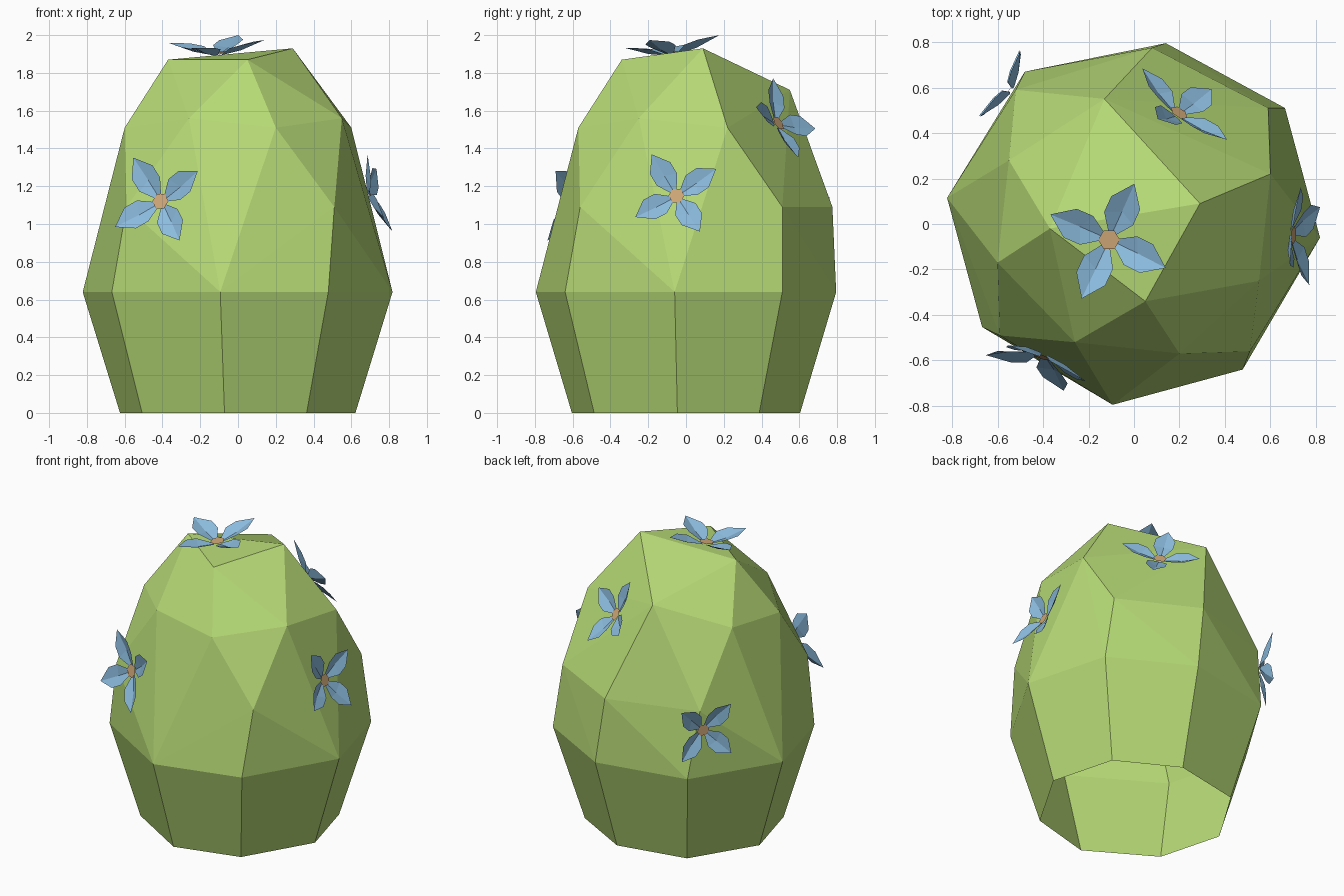
import bpy, bmesh, math
from mathutils import Vector, Matrix
from mathutils.bvhtree import BVHTree

if "Cube" in bpy.data.objects:
    bpy.data.objects.remove(bpy.data.objects["Cube"])


def material(name, rgb):
    m = bpy.data.materials.new(name)
    m.diffuse_color = (*rgb, 1)
    m.use_nodes = True
    m.node_tree.nodes["Principled BSDF"].inputs["Base Color"].default_value = m.diffuse_color
    return m


GREEN = material("cactus green", (0.47, 0.70, 0.18))
BLUE = material("petal blue", (0.26, 0.50, 0.73))
TAN = material("flower centre tan", (0.63, 0.39, 0.19))


def add_object(name, bm, mats):
    mesh = bpy.data.meshes.new(name)
    bm.to_mesh(mesh)
    ob = bpy.data.objects.new(name, mesh)
    for m in mats:
        mesh.materials.append(m)
    bpy.context.collection.objects.link(ob)
    return ob


# Body: faceted convex shell, eight sides at the widest ring, open underneath
wide = [(.14, .795), (.664, .51), (.818, -.06), (.478, -.64),
        (-.094, -.795), (-.668, -.453), (-.822, .115), (-.48, .67)]
middle = [(.51, -.56), (.59, .51), (.08, .775), (-.52, .59), (-.59, -.49)]
crown = [(-.26, -.52, 1.56), (.20, -.57, 1.51), (.55, -.25, 1.56), (.60, .22, 1.51),
         (-.55, .28, 1.56), (-.60, -.17, 1.51), (-.13, .55, 1.71),
         (-.37, -.02, 1.87), (.05, -.34, 1.87), (.29, .09, 1.93)]
points = [(x * .76, y * .76, 0) for x, y in wide]
points += [(x, y, .64) for x, y in wide]
points += [(x, y, 1.09) for x, y in middle] + crown

bm = bmesh.new()
for p in points:
    bm.verts.new(p)
bmesh.ops.convex_hull(bm, input=bm.verts[:])
bmesh.ops.delete(bm, geom=[v for v in bm.verts if not v.link_faces], context='VERTS')
bmesh.ops.recalc_face_normals(bm, faces=bm.faces[:])
bm.faces.ensure_lookup_table()
base = [f for f in bm.faces if all(v.co.z < .01 for v in f.verts)]
bmesh.ops.delete(bm, geom=base, context='FACES_ONLY')
bm.normal_update()
surface = BVHTree.FromBMesh(bm)
add_object("cactus_body", bm, [GREEN])
bm.free()


# Flower: four folded pointed petals around a small flat centre, laid on the body
def flower(name, near, size, turn, up):
    co, n, _, _ = surface.find_nearest(Vector(near))
    right = Vector(up).cross(n).normalized()
    frame = Matrix((right, n.cross(right), n)).transposed().to_4x4()
    frame.translation = co + n * .015
    bm = bmesh.new()
    # petal outline: root, left shoulder, tip, right shoulder, with a mid-rib
    left = [(.12, .07, .0), (.38, .25, .13), (.66, .25, .19)]
    rib = [(.10, 0, -.02), (.50, 0, .06), (1.0, 0, .24)]
    for k in range(4):
        rot = Matrix.Rotation(math.radians(turn + 90 * k), 4, 'Z')

        def put(p, side=1):
            return bm.verts.new(rot @ (Vector((p[0], p[1] * side, p[2])) * size))
        r = [put(p) for p in rib]
        l = [put(p) for p in left]
        s = [put(p, -1) for p in left]
        for f in ((r[0], r[1], l[1], l[0]), (r[1], r[2], l[2], l[1]),
                  (r[1], r[0], s[0], s[1]), (r[2], r[1], s[1], s[2])):
            bm.faces.new(f[::1])
    disc = [bm.verts.new((.17 * size * math.cos(a), .17 * size * math.sin(a), .03 * size))
            for a in (math.tau * i / 6 for i in range(6))]
    bm.faces.new(disc).material_index = 1
    bm.normal_update()
    for f in bm.faces:
        if f.normal.z < 0:
            f.normal_flip()
    bm.transform(frame)
    add_object(name, bm, [BLUE, TAN])
    bm.free()


Z, Y = (0, 0, 1), (0, 1, 0)
flower("top_flower", (-.11, -.07, 1.91), .28, 65, Y)
flower("front_flower", (-.41, -.58, 1.12), .27, 34, Z)
flower("right_flower", (.70, -.05, 1.15), .25, 32, Z)
flower("back_flower", (.25, .57, 1.59), .25, 75, Z)
flower("left_flower", (-.56, .60, .97), .24, 45, Z)
